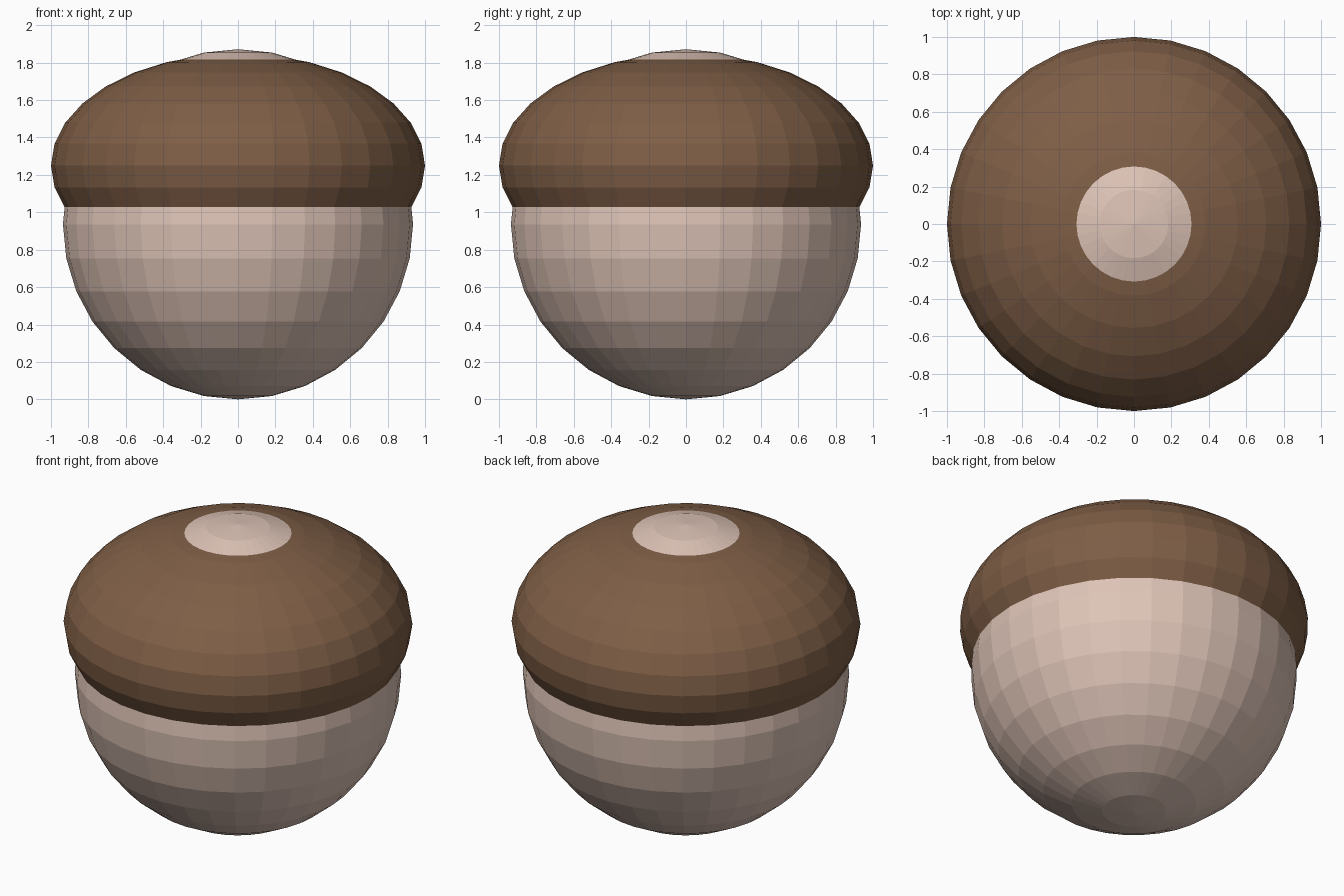
import bpy

if "Cube" in bpy.data.objects:
    bpy.data.objects.remove(bpy.data.objects["Cube"])


def material(name, rgb):
    mat = bpy.data.materials.new(name)
    mat.diffuse_color = (*rgb, 1.0)
    mat.use_nodes = True
    mat.node_tree.nodes["Principled BSDF"].inputs["Base Color"].default_value = mat.diffuse_color
    return mat


def ball(name, radius, height_scale, z, mat):
    """Faceted ball, optionally squashed in height."""
    bpy.ops.mesh.primitive_uv_sphere_add(
        segments=32, ring_count=16, radius=radius, location=(0, 0, z))
    obj = bpy.context.object
    obj.name = name
    obj.scale.z = height_scale
    bpy.ops.object.transform_apply(location=False, rotation=False, scale=True)
    bpy.ops.object.shade_flat()
    obj.data.materials.append(mat)
    return obj


cream = material("pale pinkish cream", (0.73, 0.55, 0.47))
brown = material("warm brown", (0.21, 0.112, 0.061))

# Round body standing on the ground; its crown pokes through the cap
ball("body", 0.936, 1.0, 0.936, cream)

# Squashed cap wrapped around the upper half of the body
ball("cap", 1.0, 0.598, 1.25, brown)
